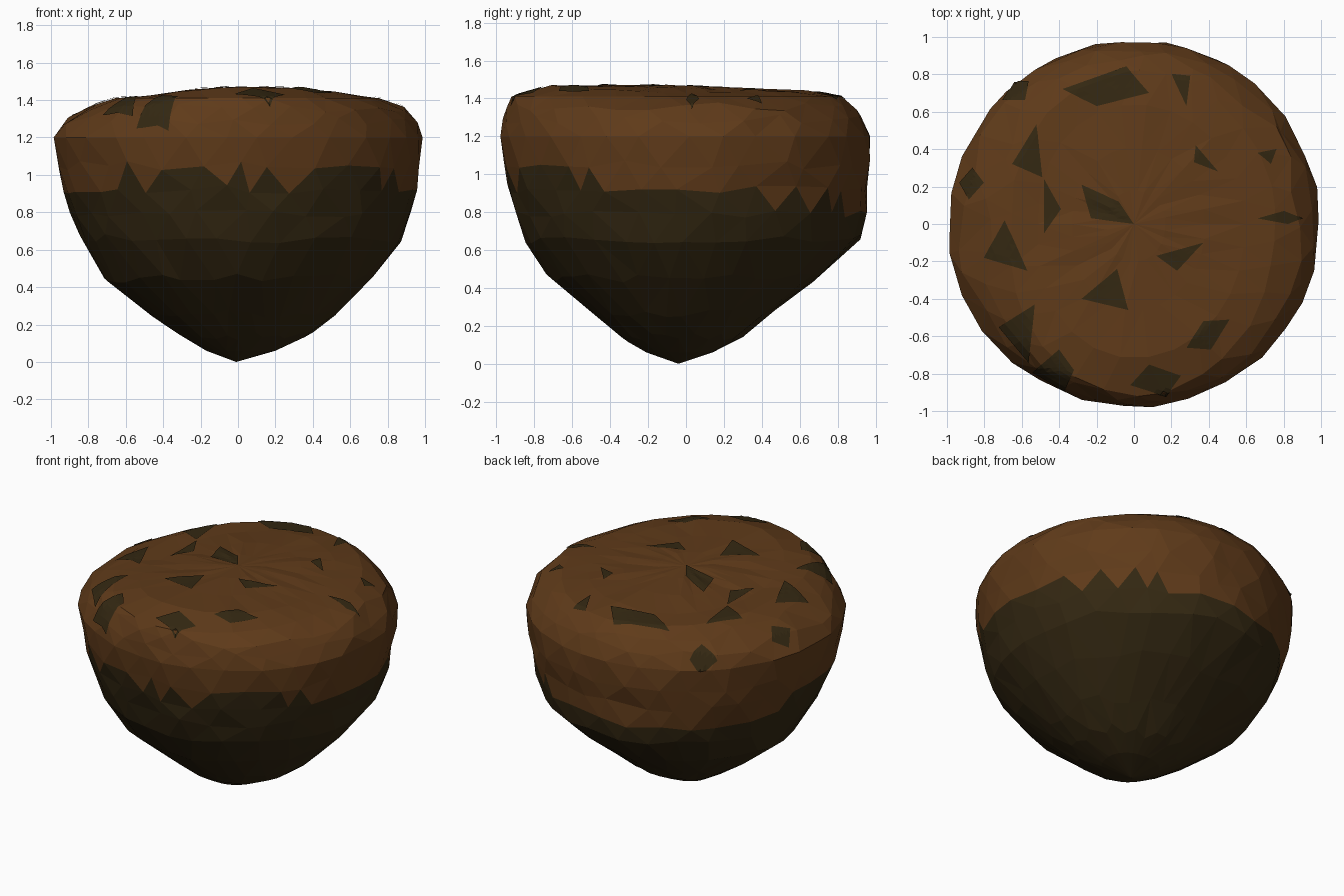
import bpy, bmesh, random
from math import sin, cos, tau
from mathutils import Vector
from mathutils.bvhtree import BVHTree

if "Cube" in bpy.data.objects:
    bpy.data.objects.remove(bpy.data.objects["Cube"])

random.seed(7)
SEG = 30

# Outline: height -> radius toward +x, +y, -x, -y
PROFILE = [
    (0.06, (.20, .14, .17, .21)),
    (0.14, (.38, .30, .31, .35)),
    (0.26, (.54, .44, .49, .49)),
    (0.45, (.72, .70, .73, .72)),
    (0.66, (.89, .94, .84, .87)),
    (0.79, (.93, .955, .90, .91)),
    (0.92, (.965, .965, .95, .945)),
    (1.05, (.985, .98, .975, .97)),
    (1.20, (1.0, .985, 1.0, .985)),
    (1.29, (.96, .945, .94, .97)),
    (1.36, (.905, .89, .82, .95)),
    (1.41, (.76, .82, .66, .92)),
]


def material(name, rgb):
    m = bpy.data.materials.new(name)
    m.diffuse_color = (*rgb, 1)
    m.use_nodes = True
    m.node_tree.nodes["Principled BSDF"].inputs["Base Color"].default_value = m.diffuse_color
    return m


def radius(a, z):
    """Blend the four outlines at angle a and height z."""
    z = min(max(z, PROFILE[0][0]), PROFILE[-1][0])
    for (z0, r0), (z1, r1) in zip(PROFILE, PROFILE[1:]):
        if z <= z1:
            t = (z - z0) / (z1 - z0)
            rs = [p + (q - p) * t for p, q in zip(r0, r1)]
            break
    q = (a % tau) / (tau / 4)
    i, f = int(q) % 4, q % 1
    f = f * f * (3 - 2 * f)
    return rs[i] * (1 - f) + rs[(i + 1) % 4] * f


def top_height(x, y):
    return 1.472 - 0.14 * (x - .1) ** 2 - 0.03 * (y + .4) ** 2


def make_object(name, bm, mat):
    me = bpy.data.meshes.new(name)
    bm.to_mesh(me)
    me.materials.append(mat)
    ob = bpy.data.objects.new(name, me)
    bpy.context.collection.objects.link(ob)
    return ob


# Whole clod: jittered rings from the bottom tip to the top centre
bm = bmesh.new()
rings = []
for k, (z, _) in enumerate(PROFILE):
    ring = []
    wob = 0.0 if z in (1.2, 1.41) else 0.025
    for s in range(SEG):
        a = tau * (s + 0.5 * (k % 2) + random.uniform(-.25, .25)) / SEG
        zz = z + random.uniform(-wob, wob)
        r = radius(a, zz) * random.uniform(.985, 1.005 if z != 1.2 else 1.0)
        if k == 0:
            zz, r = z, radius(a, z)
        ring.append(bm.verts.new((r * cos(a), r * sin(a), zz)))
    rings.append(ring)
for frac in (.78, .5, .22):
    ring = []
    for s in range(SEG):
        a = tau * s / SEG
        r = radius(a, 1.41) * frac
        x, y = r * cos(a), r * sin(a)
        ring.append(bm.verts.new((x, y, top_height(x, y) + random.uniform(-.008, .004))))
    rings.append(ring)
for lo, hi in zip(rings, rings[1:]):
    for s in range(SEG):
        n = (s + 1) % SEG
        bm.faces.new((lo[s], lo[n], hi[n], hi[s]))
tip = bm.verts.new((-.01, -.04, 0))
crown = bm.verts.new((0, 0, top_height(0, 0)))
for s in range(SEG):
    n = (s + 1) % SEG
    bm.faces.new((tip, rings[0][n], rings[0][s]))
    bm.faces.new((crown, rings[-1][s], rings[-1][n]))
bmesh.ops.triangulate(bm, faces=bm.faces[:])
bmesh.ops.recalc_face_normals(bm, faces=bm.faces[:])
surface = BVHTree.FromBMesh(bm)


# Split into a brown cap and a dark underside along a ragged line
def is_cap(face):
    c = face.calc_center_median()
    side = Vector((c.x, c.y)).normalized()
    return c.z > .90 - .11 * side.y + .02 * side.x + random.uniform(-.03, .03)


cap = {f.index: is_cap(f) for f in bm.faces}
bm.faces.index_update()
cap = [is_cap(f) for f in bm.faces]
brown = material("brown_soil", (.115, .043, .010))
dark = material("dark_soil", (.034, .021, .006))
for name, mat, keep in (("soil_cap", brown, True), ("rock_underside", dark, False)):
    part = bm.copy()
    part.faces.ensure_lookup_table()
    drop = [part.faces[i] for i, c in enumerate(cap) if c != keep]
    bmesh.ops.delete(part, geom=drop, context='FACES')
    make_object(name, part, mat)
    part.free()
bm.free()

# Dark angular patches draped over the top, given in plan
PATCHES = [
    [(-.38, .72), (-.04, .84), (.08, .70), (-.20, .63)],
    [(-.65, .32), (-.52, .53), (-.49, .25)],
    [(-.48, .24), (-.39, .08), (-.48, -.05)],
    [(-.28, .21), (-.08, .12), (0, 0), (-.23, .03)],
    [(-.80, -.18), (-.69, .02), (-.57, -.25)],
    [(-.28, -.40), (-.09, -.24), (-.03, -.46)],
    [(.12, -.17), (.37, -.10), (.23, -.25)],
    [(.20, .80), (.30, .79), (.28, .63)],
    [(.33, .42), (.45, .28), (.32, .33)],
    [(.28, -.66), (.37, -.52), (.51, -.51), (.41, -.67)],
    [(-.72, -.55), (-.53, -.43), (-.56, -.74)],
    [(-.02, -.86), (.08, -.75), (.25, -.81), (.17, -.92)],
    [(-.54, -.79), (-.40, -.67), (-.32, -.78), (-.37, -.89)],
    [(.66, .03), (.80, .07), (.90, .03), (.82, 0)],
    [(.66, .38), (.76, .40), (.73, .32)],
    [(-.70, .66), (-.64, .76), (-.56, .76), (-.58, .66)],
    [(-.93, .22), (-.86, .30), (-.80, .22), (-.88, .13)],
]
patches = bmesh.new()
for poly in PATCHES:
    patches.faces.new([patches.verts.new((x, y, 0)) for x, y in poly])
bmesh.ops.triangulate(patches, faces=patches.faces[:])
bmesh.ops.subdivide_edges(patches, edges=patches.edges[:], cuts=5, use_grid_fill=True)
bmesh.ops.triangulate(patches, faces=patches.faces[:])
for v in patches.verts:
    hit, normal, _, _ = surface.ray_cast(Vector((v.co.x, v.co.y, 3)), Vector((0, 0, -1)))
    if hit:
        v.co = hit + normal * .006
    else:
        v.co.z = 1.2
for f in patches.faces:
    f.normal_update()
    if f.normal.z < 0:
        f.normal_flip()
make_object("dark_patches", patches, dark)
patches.free()
